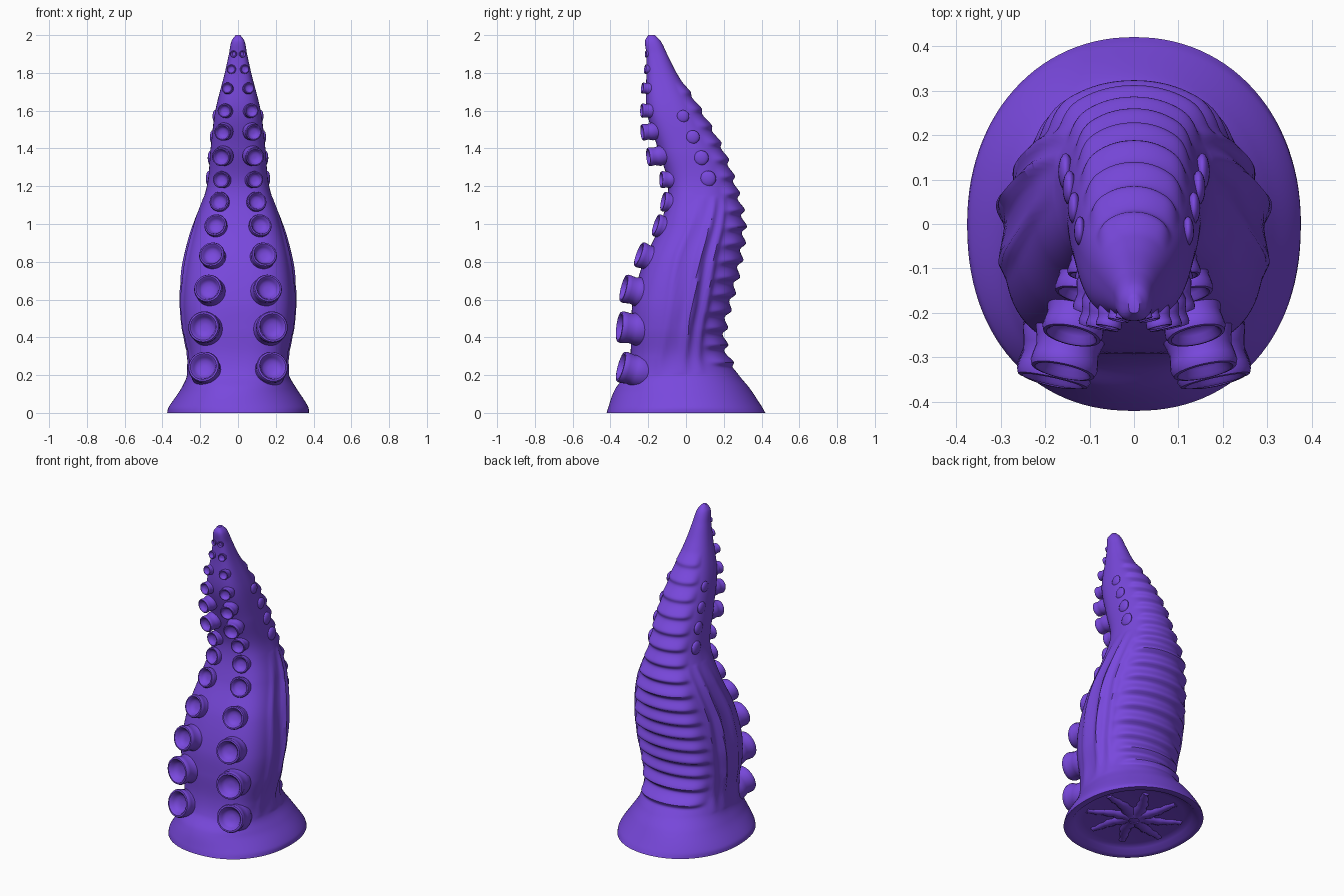
import bpy, bmesh, math
from mathutils import Vector

cube = bpy.data.objects.get("Cube")
if cube:
    bpy.data.objects.remove(cube, do_unlink=True)

purple = bpy.data.materials.new("purple")
purple.use_nodes = True
COLOUR = (0.19, 0.065, 0.72, 1)
purple.diffuse_color = COLOUR
purple.node_tree.nodes["Principled BSDF"].inputs["Base Color"].default_value = COLOUR

# Body sections: height, half width, front y, back y
SECTIONS = [
    (0, .375, -.42, .42), (.03, .37, -.41, .405), (.13, .305, -.37, .34),
    (.2, .27, -.32, .28), (.3, .262, -.295, .21), (.45, .29, -.292, .195),
    (.6, .3, -.28, .23), (.8, .28, -.225, .275), (1, .23, -.135, .295),
    (1.2, .165, -.095, .255), (1.4, .145, -.15, .185), (1.6, .12, -.208, .075),
    (1.8, .07, -.21, -.05), (1.9, .048, -.21, -.1), (1.97, .034, -.217, -.135),
    (2, .012, -.2, -.165)]

# Side folds: start angle, end angle, height of the ridge
FOLDS = [(-.35, .05, .014), (.0, .38, .026), (.3, .68, .018)]
PLATE_BOTTOM, PLATE_TOP, PLATE_COUNT = .24, 1.76, 17


def slope(i, k):
    a, b = SECTIONS[max(i - 1, 0)], SECTIONS[min(i + 1, len(SECTIONS) - 1)]
    return (b[k] - a[k]) / (b[0] - a[0])


def section(z):
    """Smoothly interpolated half width, front and back at a height."""
    i = max(j for j in range(len(SECTIONS) - 1) if SECTIONS[j][0] <= z)
    a, b = SECTIONS[i], SECTIONS[i + 1]
    h = b[0] - a[0]
    t = (z - a[0]) / h
    s = t * t * (3 - 2 * t)
    return [a[k] * (1 - s) + b[k] * s
            + h * slope(i, k) * t * (1 - t) ** 2
            - h * slope(i + 1, k) * t * t * (1 - t) for k in (1, 2, 3)]


def smooth(lo, hi, v):
    t = min(max((v - lo) / (hi - lo), 0), 1)
    return t * t * (3 - 2 * t)


def relief(a, z, w):
    """Outward offset: overlapping back plates and flowing side folds."""
    d = 0
    if PLATE_BOTTOM < z < PLATE_TOP:
        f = (z - PLATE_BOTTOM) / (PLATE_TOP - PLATE_BOTTOM) * PLATE_COUNT % 1
        step = smooth(0, .35, f) * (1 - smooth(.3, 1, f))
        d += .13 * min(w, .22) * step * smooth(.5, .85, math.sin(a))
    if .2 < z < 1.15:
        side = math.asin(max(-1, min(1, math.sin(a))))
        t = (z - .2) / .95
        for start, end, height in FOLDS:
            mid = start + (end - start) * t + .13 * math.sin(t * 6)
            d += height * math.sin(math.pi * t) ** .6 * math.exp(-((side - mid) / .08) ** 2)
        d -= .008 * math.sin(math.pi * t) * math.cos(a) ** 2
    if z < .2:
        d += .006 * math.sin(3 * a + 1) * math.sin(math.pi * z / .2)
    return d


def body_point(a, z):
    """Rounded at the back, flatter across the front above the foot."""
    w, front, back = section(z)
    c, s = math.cos(a), math.sin(a)
    power = 2.1 if s > 0 else 2.2 + .7 * smooth(.1, .3, z)
    n = 2 / power
    x = math.copysign(abs(c) ** n, c) * w
    y = (front + back) / 2 + math.copysign(abs(s) ** n, s) * (back - front) / 2
    d = relief(a, z, w)
    return Vector((x + d * c, y + d * s, z))


def finish(name, bm, angle=50):
    bmesh.ops.recalc_face_normals(bm, faces=bm.faces)
    mesh = bpy.data.meshes.new(name)
    bm.to_mesh(mesh)
    bm.free()
    mesh.materials.append(purple)
    ob = bpy.data.objects.new(name, mesh)
    bpy.context.collection.objects.link(ob)
    bpy.ops.object.select_all(action='DESELECT')
    ob.select_set(True)
    bpy.context.view_layer.objects.active = ob
    bpy.ops.object.shade_smooth_by_angle(angle=math.radians(angle))


def skin(bm, rings):
    """Bridge rings of points and cap both ends."""
    loops = [[bm.verts.new(p) for p in ring] for ring in rings]
    for lo, hi in zip(loops, loops[1:]):
        n = len(lo)
        for i in range(n):
            bm.faces.new((lo[i], lo[(i + 1) % n], hi[(i + 1) % n], hi[i]))
    bm.faces.new(loops[0][::-1])
    bm.faces.new(loops[-1])


# Tentacle body with flared foot and hollow underside
AROUND, ROWS = 112, 240
angles = [math.tau * i / AROUND for i in range(AROUND)]
rings = []
for scale, z in ((.1, .035), (.72, .035), (.84, .025), (.9, 0)):
    rings.append([Vector((p.x * scale, p.y * scale, z))
                  for p in (body_point(a, 0) for a in angles)])
rings += [[body_point(a, 2 * r / ROWS) for a in angles] for r in range(ROWS + 1)]
bm = bmesh.new()
skin(bm, rings)
finish("tentacle_body", bm)

# Suction cups: x, height, radius, y of the rim
CUPS = [(.183, .245, .083, -.345), (.183, .455, .083, -.352), (.16, .66, .075, -.33),
        (.14, .84, .068, -.25), (.12, .995, .06, -.16), (.1, 1.12, .052, -.122),
        (.09, 1.235, .044, -.132), (.09, 1.355, .049, -.2), (.083, 1.485, .043, -.232),
        (.072, 1.6, .037, -.235), (.058, 1.72, .029, -.232), (.036, 1.82, .024, -.217),
        (.024, 1.9, .018, -.214)]
# Cup profile: radius and distance along the axis, in cup radii
PROFILE = [(.9, -2.1), (1.1, -1.3), (1, -.9), (.95, -.65), (1, -.35), (1.02, -.15), (.96, 0),
           (.85, .02), (.76, -.06), (.68, -.25), (.5, -.42), (.2, -.48)]


def cup(bm, x, z, r, y, side):
    lean = (section(z + .06)[1] - section(z - .06)[1]) / .12
    axis = Vector((side * .22, -1, .1 + .6 * lean)).normalized()
    turn = axis.to_track_quat('Z', 'Y')
    centre = Vector((side * x, y, z))
    n = 28
    skin(bm, [[centre + turn @ Vector((r * pr * math.cos(math.tau * i / n),
                                       r * pr * math.sin(math.tau * i / n), r * pz))
               for i in range(n)] for pr, pz in PROFILE])


for side, word in ((1, "left"), (-1, "right")):
    bm = bmesh.new()
    for x, z, r, y in CUPS:
        cup(bm, x, z, r, y, side)
    finish(word + "_suction_cups", bm)

    # Low knobs along the upper flank
    bm = bmesh.new()
    for i in range(4):
        z = 1.24 + i * .11
        a = .25 if side > 0 else math.pi - .25
        centre = body_point(a, z)
        made = bmesh.ops.create_uvsphere(bm, u_segments=16, v_segments=10,
                                         radius=.042 - .003 * i)
        for v in made["verts"]:
            v.co.x *= .4
            v.co += centre
    finish(word + "_flank_knobs", bm)

# Star of broad tapering arms on the underside
bm = bmesh.new()
ARMS = 8
for k in range(ARMS):
    a = math.tau * (k + .5) / ARMS
    across = Vector((-math.sin(a), math.cos(a), 0))
    arm = []
    for j in range(9):
        t = j / 8
        bend = a + .06 * math.sin(t * 5)
        dist = .03 + .25 * t
        mid = Vector((dist * math.cos(bend), dist * math.sin(bend), .035))
        r = .045 * (1 - .6 * t) * (1 + .12 * math.cos(j * math.pi))
        arm.append([mid + across * r * math.cos(u) + Vector((0, 0, .6 * r * math.sin(u)))
                    for u in (math.tau * i / 10 for i in range(10))])
    skin(bm, arm)
hub = bmesh.ops.create_uvsphere(bm, u_segments=20, v_segments=12, radius=.06)
for v in hub["verts"]:
    v.co.z = .038 + v.co.z * .5
finish("underside_star", bm)
